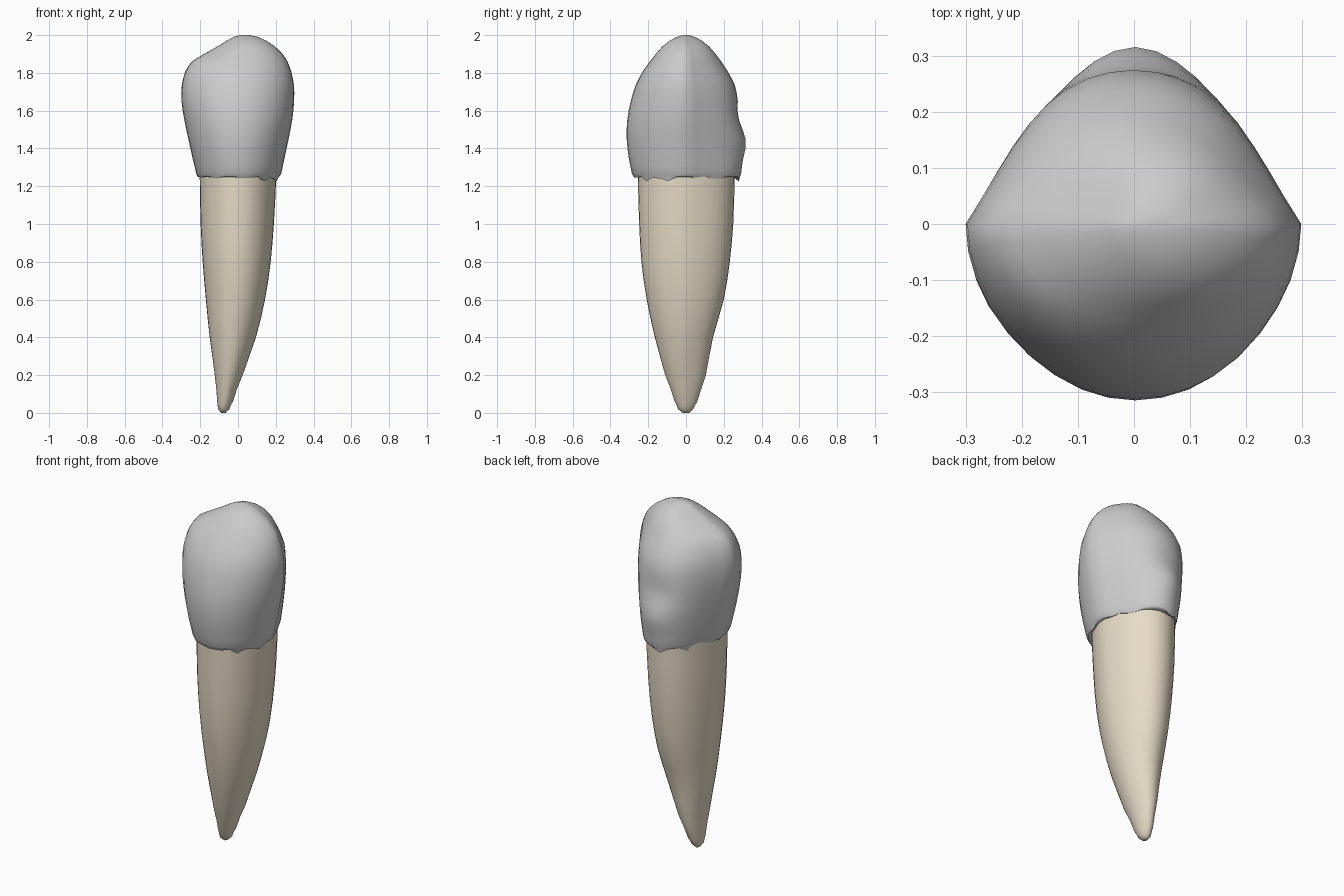
import bpy, bmesh, math, random

if "Cube" in bpy.data.objects:
    bpy.data.objects.remove(bpy.data.objects["Cube"])

random.seed(4)
SIDES = 36

# Profile rows: z, left x, right x, front y, back y
ROOT = [
    (0.00, -0.09, -0.065, -0.018, 0.018),
    (0.02, -0.105, -0.045, -0.042, 0.038),
    (0.06, -0.110, -0.027, -0.060, 0.060),
    (0.20, -0.123, 0.025, -0.110, 0.105),
    (0.40, -0.150, 0.095, -0.165, 0.143),
    (0.60, -0.170, 0.143, -0.208, 0.200),
    (0.80, -0.187, 0.173, -0.236, 0.232),
    (1.00, -0.198, 0.190, -0.248, 0.250),
    (1.27, -0.203, 0.203, -0.255, 0.258),
]
CROWN = [
    (1.25, -0.195, 0.195, -0.245, 0.250),
    (1.24, -0.213, 0.218, -0.275, 0.283),
    (1.27, -0.222, 0.230, -0.287, 0.292),
    (1.35, -0.241, 0.247, -0.303, 0.298),
    (1.45, -0.263, 0.268, -0.314, 0.297),
    (1.55, -0.284, 0.287, -0.311, 0.288),
    (1.65, -0.299, 0.297, -0.293, 0.276),
    (1.74, -0.297, 0.296, -0.265, 0.257),
    (1.81, -0.278, 0.281, -0.228, 0.220),
    (1.86, -0.244, 0.262, -0.192, 0.187),
    (1.90, -0.180, 0.236, -0.160, 0.157),
    (1.94, -0.110, 0.195, -0.125, 0.122),
    (1.97, -0.060, 0.150, -0.088, 0.085),
    (1.99, -0.025, 0.108, -0.050, 0.048),
    (2.00, 0.010, 0.065, -0.016, 0.016),
]


def smooth_rows(rows, start=0):
    """Add a spline midpoint between neighbouring rows."""
    out = list(rows[:start])
    for i in range(start, len(rows) - 1):
        a, b = rows[max(i - 1, start)], rows[i]
        c, d = rows[i + 1], rows[min(i + 2, len(rows) - 1)]
        out.append(b)
        mid = [(9 * (q + r) - p - s) / 16 for p, q, r, s in zip(a, b, c, d)]
        mid[0] = (b[0] + c[0]) / 2
        out.append(tuple(mid))
    return out + [rows[-1]]


def loft(name, rows, taper, color, adjust=None):
    """Skin egg-shaped sections whose back half narrows by the taper."""
    bm = bmesh.new()
    rings = []
    for i, (z, x0, x1, y0, y1) in enumerate(rows):
        ring = []
        for k in range(SIDES):
            t = 2 * math.pi * k / SIDES
            c, s = math.cos(t), math.sin(t)
            narrow = 1 - taper * (1 - (1 - s) ** 3) if s > 0 else 1
            p = [(x0 + x1) / 2 + (x1 - x0) / 2 * c * narrow,
                 (y1 if s > 0 else -y0) * s, z]
            if adjust:
                adjust(p, i, k, s)
            ring.append(bm.verts.new(p))
        rings.append(ring)
    for a, b in zip(rings, rings[1:]):
        for k in range(SIDES):
            n = (k + 1) % SIDES
            bm.faces.new((a[k], a[n], b[n], b[k]))
    bm.faces.new(rings[0][::-1])
    bm.faces.new(rings[-1])
    bmesh.ops.recalc_face_normals(bm, faces=bm.faces)
    mesh = bpy.data.meshes.new(name)
    bm.to_mesh(mesh)
    bm.free()
    obj = bpy.data.objects.new(name, mesh)
    bpy.context.collection.objects.link(obj)
    mat = bpy.data.materials.new(name + "_color")
    mat.diffuse_color = color
    mat.use_nodes = True
    mat.node_tree.nodes["Principled BSDF"].inputs["Base Color"].default_value = mat.diffuse_color
    mesh.materials.append(mat)
    bpy.ops.object.select_all(action='DESELECT')
    obj.select_set(True)
    bpy.context.view_layer.objects.active = obj
    bpy.ops.object.shade_smooth_by_angle(angle=math.radians(50))
    return obj


# Ragged gum line
jag = [random.choice((0.012, 0.01, 0.005, 0.0, -0.013)) for _ in range(SIDES)]


def shape_crown(p, i, k, s):
    if i == 1:
        p[2] += jag[k]
    # Raised bulge low on the back, with a hollow above it
    if s > 0:
        side = math.exp(-(p[0] / 0.1) ** 2) * s
        z = p[2]
        p[1] += side * (0.02 * math.exp(-((z - 1.43) / 0.07) ** 2)
                        - 0.012 * math.exp(-((z - 1.58) / 0.05) ** 2))


loft("root", smooth_rows(ROOT), 0.08, (0.80, 0.72, 0.57, 1))
loft("crown", smooth_rows(CROWN, 1), 0.19, (0.85, 0.85, 0.83, 1), shape_crown)
